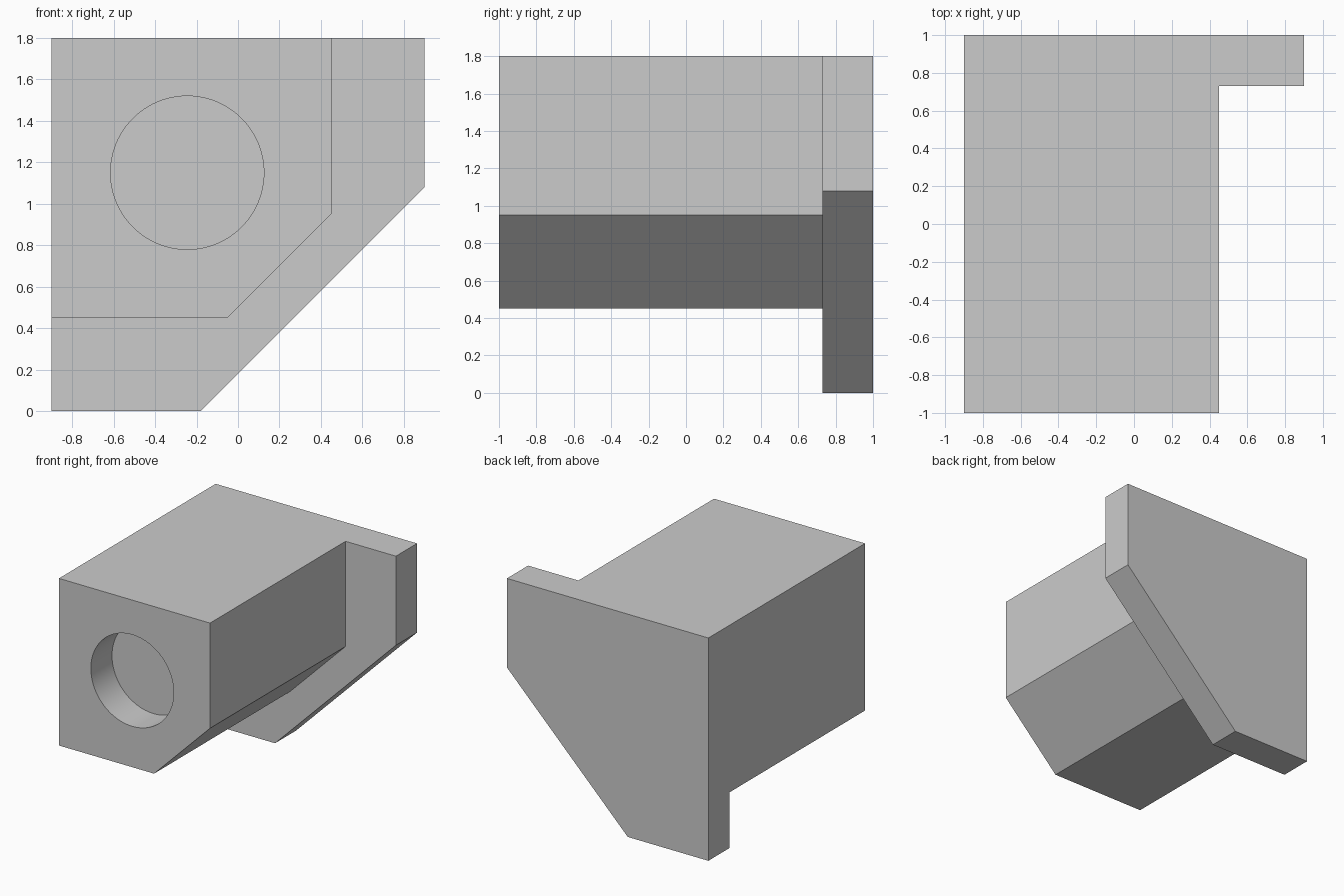
import bpy
import bmesh
import math
from mathutils import Matrix

cube = bpy.data.objects.get("Cube")
if cube:
    bpy.data.objects.remove(cube, do_unlink=True)

grey = bpy.data.materials.new("plain grey")
grey.use_nodes = True
colour = (0.6, 0.6, 0.6, 1)
grey.diffuse_color = colour
grey.node_tree.nodes["Principled BSDF"].inputs["Base Color"].default_value = colour


def add_object(name, bm):
    bmesh.ops.recalc_face_normals(bm, faces=bm.faces)
    mesh = bpy.data.meshes.new(name)
    bm.to_mesh(mesh)
    bm.free()
    mesh.materials.append(grey)
    obj = bpy.data.objects.new(name, mesh)
    bpy.context.collection.objects.link(obj)
    return obj


def extrude_profile(name, points, y0, y1):
    """Solid with an x-z outline, running from y0 to y1."""
    bm = bmesh.new()
    face = bm.faces.new([bm.verts.new((x, y0, z)) for x, z in points])
    new = bmesh.ops.extrude_face_region(bm, geom=[face])["geom"]
    verts = [v for v in new if isinstance(v, bmesh.types.BMVert)]
    bmesh.ops.translate(bm, verts=verts, vec=(0, y1 - y0, 0))
    return add_object(name, bm)


def combine(target, other, operation):
    mod = target.modifiers.new(operation.lower(), 'BOOLEAN')
    mod.object = other
    mod.operation = operation
    mod.solver = 'EXACT'
    bpy.context.view_layer.objects.active = target
    bpy.ops.object.modifier_apply(modifier=mod.name)
    bpy.data.objects.remove(other, do_unlink=True)


LEFT, TOP, PLATE_FRONT = -0.9, 1.8, 0.73

# Long block with one chamfered lower corner
bracket = extrude_profile("bracket", [
    (LEFT, 0.45), (-0.05, 0.45), (0.45, 0.95), (0.45, TOP), (LEFT, TOP)], -1, 0.85)

# Back plate with the larger chamfer
plate = extrude_profile("back_plate", [
    (LEFT, 0), (-0.18, 0), (0.9, 1.08), (0.9, TOP), (LEFT, TOP)], PLATE_FRONT, 1)
combine(bracket, plate, 'UNION')

# Shallow round pocket in the front face
bm = bmesh.new()
bmesh.ops.create_cone(
    bm, cap_ends=True, segments=96, radius1=0.37, radius2=0.37, depth=0.54,
    matrix=Matrix.Translation((-0.245, -1, 1.15)) @ Matrix.Rotation(math.pi / 2, 4, 'X'))
pocket = add_object("pocket_cutter", bm)
pocket.hide_render = True
combine(bracket, pocket, 'DIFFERENCE')

# Smooth pocket wall, sharp edges elsewhere
bpy.ops.object.select_all(action='DESELECT')
bracket.select_set(True)
bpy.context.view_layer.objects.active = bracket
bpy.ops.object.shade_smooth_by_angle(angle=math.radians(30))
